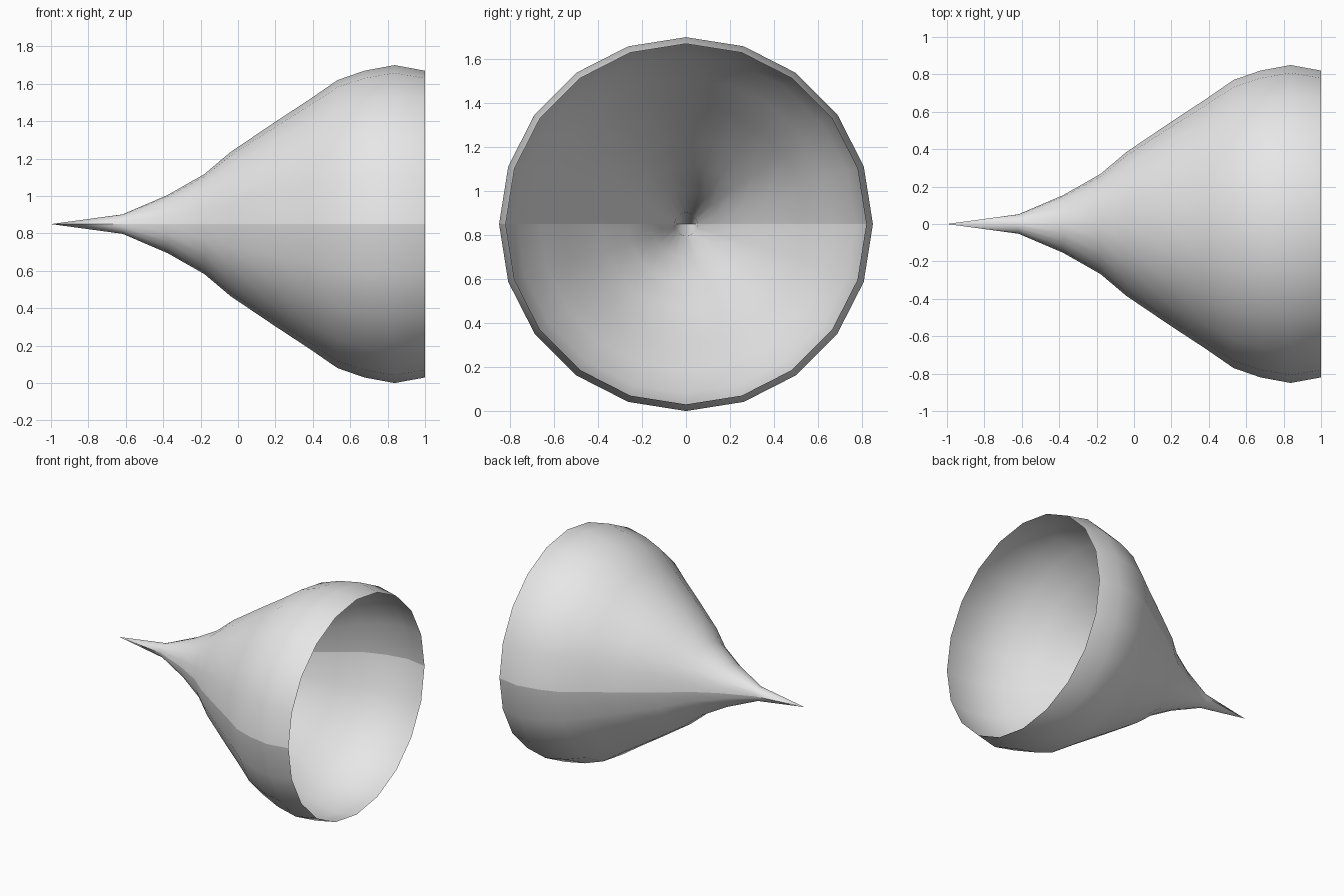
import bpy
import bmesh
from math import sin, cos, pi

cube = bpy.data.objects.get("Cube")
if cube:
    bpy.data.objects.remove(cube, do_unlink=True)

SIDES = 20
AXIS_Z = 0.85

# Funnel outline: position along x, radius
PROFILE = [(-0.617, 0.052), (-0.377, 0.155), (-0.18, 0.267), (-0.04, 0.385),
           (0.2, 0.547), (0.38, 0.665), (0.532, 0.77), (0.676, 0.82),
           (0.837, 0.85), (1.0, 0.82)]

grey = bpy.data.materials.new("light grey")
grey.use_nodes = True
colour = (0.8, 0.8, 0.8, 1)
grey.diffuse_color = colour
grey.node_tree.nodes["Principled BSDF"].inputs["Base Color"].default_value = colour

# Thin open shell, revolved around the x axis from a pointed tip
bm = bmesh.new()
tip = bm.verts.new((-1, 0, AXIS_Z))
rings = []
for x, r in PROFILE:
    rings.append([bm.verts.new((x, r * cos(2 * pi * i / SIDES),
                                AXIS_Z + r * sin(2 * pi * i / SIDES)))
                  for i in range(SIDES)])
for i in range(SIDES):
    j = (i + 1) % SIDES
    bm.faces.new((tip, rings[0][j], rings[0][i]))
    for a, b in zip(rings, rings[1:]):
        bm.faces.new((a[i], a[j], b[j], b[i]))
for face in bm.faces:
    face.smooth = True
    centre = face.calc_center_median()
    face.normal_update()
    if face.normal.y * centre.y + face.normal.z * (centre.z - AXIS_Z) < 0:
        face.normal_flip()

# Sharp seams where the upper and lower halves meet
for edge in bm.edges:
    if all(abs(v.co.z - AXIS_Z) < 1e-4 for v in edge.verts):
        edge.smooth = False

mesh = bpy.data.meshes.new("funnel")
bm.to_mesh(mesh)
bm.free()
mesh.materials.append(grey)
funnel = bpy.data.objects.new("funnel", mesh)
bpy.context.collection.objects.link(funnel)
